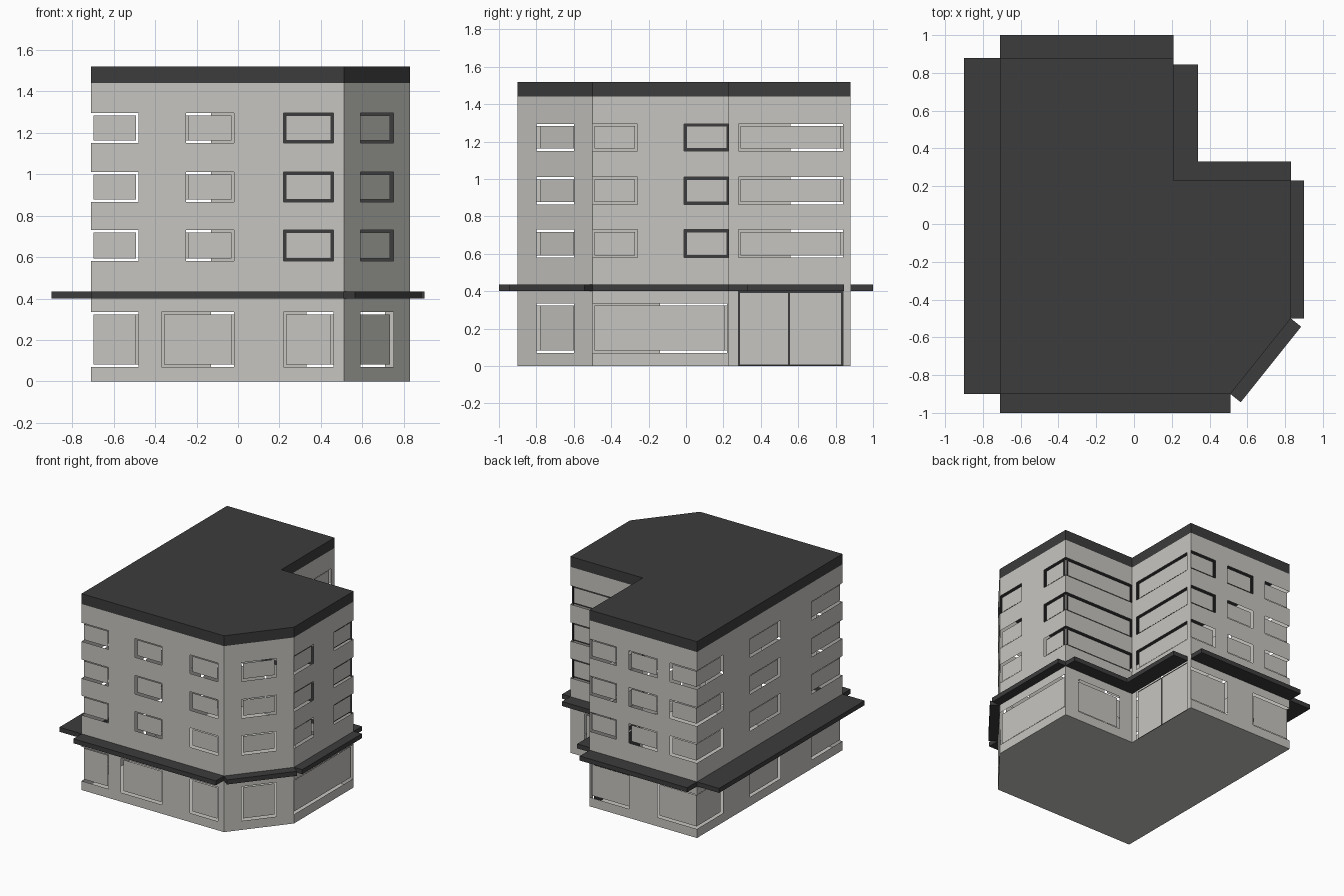
import bpy
from mathutils import Vector

if "Cube" in bpy.data.objects:
    bpy.data.objects.remove(bpy.data.objects["Cube"])


def material(name, rgb):
    m = bpy.data.materials.new(name)
    m.diffuse_color = (*rgb, 1)
    m.use_nodes = True
    m.node_tree.nodes["Principled BSDF"].inputs["Base Color"].default_value = m.diffuse_color
    return m


WALL = material("warm grey wall", (0.57, 0.56, 0.53))
DARK = material("charcoal", (0.045, 0.045, 0.045))

UP = Vector((0, 0, 1))
ROOF_Z, TOP_Z = 1.44, 1.52
GROUND = (0.07, 0.335)
FLOORS = [(0.58, 0.73), (0.865, 1.01), (1.15, 1.295)]
GAP, RECESS = 0.012, 0.012

# footprint, counter-clockwise from the front left corner
FOOT = [(-0.71, -0.9), (0.51, -0.9), (0.83, -0.5), (0.83, 0.23),
        (0.21, 0.23), (0.21, 0.88), (-0.71, 0.88)]

# per wall: name, upper windows, ground windows (distances along the wall),
# canopy depth, canopy start and end (None = full length)
WALLS = [
    ("front", [(0, .23), (.46, .69), (.93, 1.17)], [(0, .23), (.34, .69), (.93, 1.17)], .10, None),
    ("chamfer", [(.13, .385)], [(.13, .385)], .07, None),
    ("right", [(0, .24), (.49, .73)], [(0, .72)], .07, None),
    ("inner_back", [(0, .62)], [(.12, .50)], .10, None),
    ("inner_right", [(.05, .61)], [], .13, (.10, .615)),
    ("back", [(0, .23), (.34, .58), (.69, .92)], [(0, .34), (.58, .92)], .12, None),
    ("left", [(0, .32), (.65, 1.02), (1.40, 1.78)], [(0, .32), (.65, 1.02), (1.40, 1.78)], .19, None),
]


def mesh_object(name, verts, faces, mat):
    me = bpy.data.meshes.new(name)
    me.from_pydata([tuple(v) for v in verts], [], faces)
    me.materials.append(mat)
    ob = bpy.data.objects.new(name, me)
    bpy.context.collection.objects.link(ob)
    return ob


class Plane:
    """Local frame of one wall: s along it, z up, depth inwards."""

    def __init__(self, i):
        self.p = Vector((*FOOT[i], 0))
        q = Vector((*FOOT[(i + 1) % len(FOOT)], 0))
        self.length = (q - self.p).length
        self.d = (q - self.p).normalized()
        self.n = self.d.cross(UP)

    def at(self, s, z, depth=0.0):
        return self.p + self.d * s + UP * z - self.n * depth

    def rects(self, name, rects, mat, depth=0.0):
        verts, faces = [], []
        for s0, s1, z0, z1 in rects:
            k = len(verts)
            verts += [self.at(s, z, depth) for s, z in
                      ((s0, z0), (s1, z0), (s1, z1), (s0, z1))]
            faces.append((k, k + 1, k + 2, k + 3))
        if rects:
            mesh_object(name, verts, faces, mat)


def wall_cells(length, holes):
    """Split the wall at the hole edges and keep the solid cells."""
    ss = sorted({0, length} | {v for h in holes for v in h[:2] if v < length - 0.005})
    zs = sorted({0, ROOF_Z} | {v for h in holes for v in h[2:]})
    cells = []
    for s0, s1 in zip(ss, ss[1:]):
        for z0, z1 in zip(zs, zs[1:]):
            sm, zm = (s0 + s1) / 2, (z0 + z1) / 2
            if not any(h[0] < sm < h[1] and h[2] < zm < h[3] for h in holes):
                cells.append((s0, s1, z0, z1))
    return cells


def shrink(r, g=GAP):
    return (r[0] + g, r[1] - g, r[2] + g, r[3] - g)


def prism(name, base, z0, z1, mat):
    n = len(base)
    verts = [(x, y, z) for z in (z0, z1) for x, y in base]
    faces = [(i, (i + 1) % n, n + (i + 1) % n, n + i) for i in range(n)]
    faces += [tuple(range(n - 1, -1, -1)), tuple(range(n, 2 * n))]
    mesh_object(name, verts, faces, mat)


for i, (name, upper, ground, depth, span) in enumerate(WALLS):
    pl = Plane(i)
    windows = [(*w, *f) for f in FLOORS for w in upper]
    windows += [(*w, *GROUND) for w in ground]
    holes = list(windows)

    # double entrance door with a dark frame
    if name == "inner_right":
        door = (.05, .61, 0, .40)
        holes.append(door)
        pl.rects("door_frame", [door], DARK, 0.012)
        pl.rects("door_leaves", [(.06, .315, .008, .39), (.325, .60, .008, .39)], WALL, 0.006)

    # wall with openings, and loose recessed panes
    pl.rects(name + "_wall", wall_cells(pl.length, holes), WALL)
    pl.rects(name + "_panes", [shrink(w) for w in windows], WALL, RECESS)

    # dark frames behind the corner windows
    if name == "inner_back":
        pl.rects("inner_window_frames", windows[:3], DARK, 0.022)
    if name == "right":
        pl.rects("corner_window_frames", [w for w in windows if w[0] > .4], DARK, 0.022)

    # canopy slab over the ground floor
    s0, s1 = span or (0, pl.length)
    base = [pl.at(s, 0, -o)[:2] for s, o in ((s0, depth), (s1, depth), (s1, 0), (s0, 0))]
    prism(name + "_canopy", base, 0.40, 0.435, DARK)

# floor slab face and roof cap
mesh_object("floor", [(x, y, 0) for x, y in FOOT], [tuple(range(len(FOOT) - 1, -1, -1))], WALL)
prism("roof", FOOT, ROOF_Z, TOP_Z, DARK)
